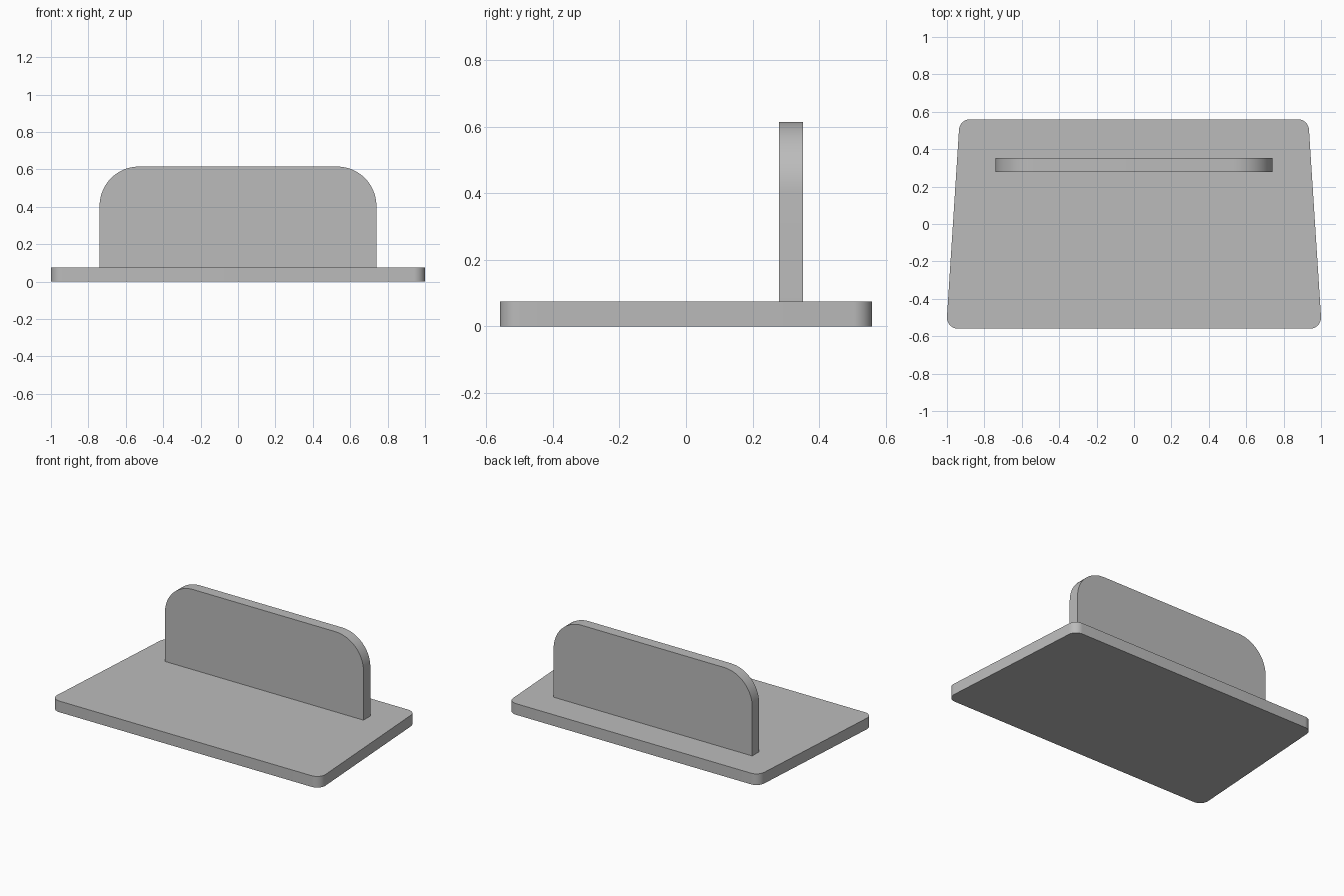
import bpy
import bmesh
from math import tan
from mathutils import Vector, Matrix

cube = bpy.data.objects.get("Cube")
if cube:
    bpy.data.objects.remove(cube)

grey = bpy.data.materials.new("mid grey")
grey.use_nodes = True
grey.diffuse_color = (0.5, 0.5, 0.5, 1)
grey.node_tree.nodes["Principled BSDF"].inputs["Base Color"].default_value = (0.5, 0.5, 0.5, 1)


def rounded_outline(corners, steps=16):
    """Counter-clockwise outline from (x, y, radius) corners, with tangent arcs."""
    points = []
    for i, (x, y, radius) in enumerate(corners):
        corner = Vector((x, y))
        if radius == 0:
            points.append(corner)
            continue
        before = (Vector(corners[i - 1][:2]) - corner).normalized()
        after = (Vector(corners[(i + 1) % len(corners)][:2]) - corner).normalized()
        half = before.angle(after) / 2
        reach = radius / tan(half)
        centre = corner + (before + after).normalized() * (reach**2 + radius**2) ** 0.5
        start = corner + before * reach - centre
        sweep = start.angle_signed(corner + after * reach - centre)
        for k in range(steps + 1):
            # angle_signed is clockwise-positive, Matrix.Rotation is not
            points.append(centre + Matrix.Rotation(-sweep * k / steps, 2) @ start)
    return points


def plate(name, corners, thickness, matrix):
    """Extrude a rounded outline along its local z, then place it."""
    bm = bmesh.new()
    face = bm.faces.new([bm.verts.new((p.x, p.y, 0)) for p in rounded_outline(corners)])
    extruded = bmesh.ops.extrude_face_region(bm, geom=[face])["geom"]
    top = [v for v in extruded if isinstance(v, bmesh.types.BMVert)]
    bmesh.ops.translate(bm, vec=(0, 0, thickness), verts=top)
    bm.transform(matrix)
    bmesh.ops.recalc_face_normals(bm, faces=bm.faces)
    mesh = bpy.data.meshes.new(name)
    bm.to_mesh(mesh)
    bm.free()
    mesh.materials.append(grey)
    obj = bpy.data.objects.new(name, mesh)
    bpy.context.collection.objects.link(obj)
    bpy.ops.object.select_all(action="DESELECT")
    obj.select_set(True)
    bpy.context.view_layer.objects.active = obj
    bpy.ops.object.shade_smooth_by_angle(angle=0.5)
    return obj


base_height = 0.075

# Tapered base, wider at the front
plate("base_plate",
      [(-1.004, -0.56, 0.06), (1.004, -0.56, 0.06), (0.932, 0.56, 0.06), (-0.932, 0.56, 0.06)],
      base_height, Matrix())

# Upright panel with rounded upper corners, its profile turned to stand up
stand = Matrix.Translation((0, 0.352, base_height)) @ Matrix.Rotation(1.5707963, 4, "X")
plate("upright_panel",
      [(-0.74, 0, 0), (0.74, 0, 0), (0.74, 0.54, 0.21), (-0.74, 0.54, 0.21)],
      0.073, stand)
